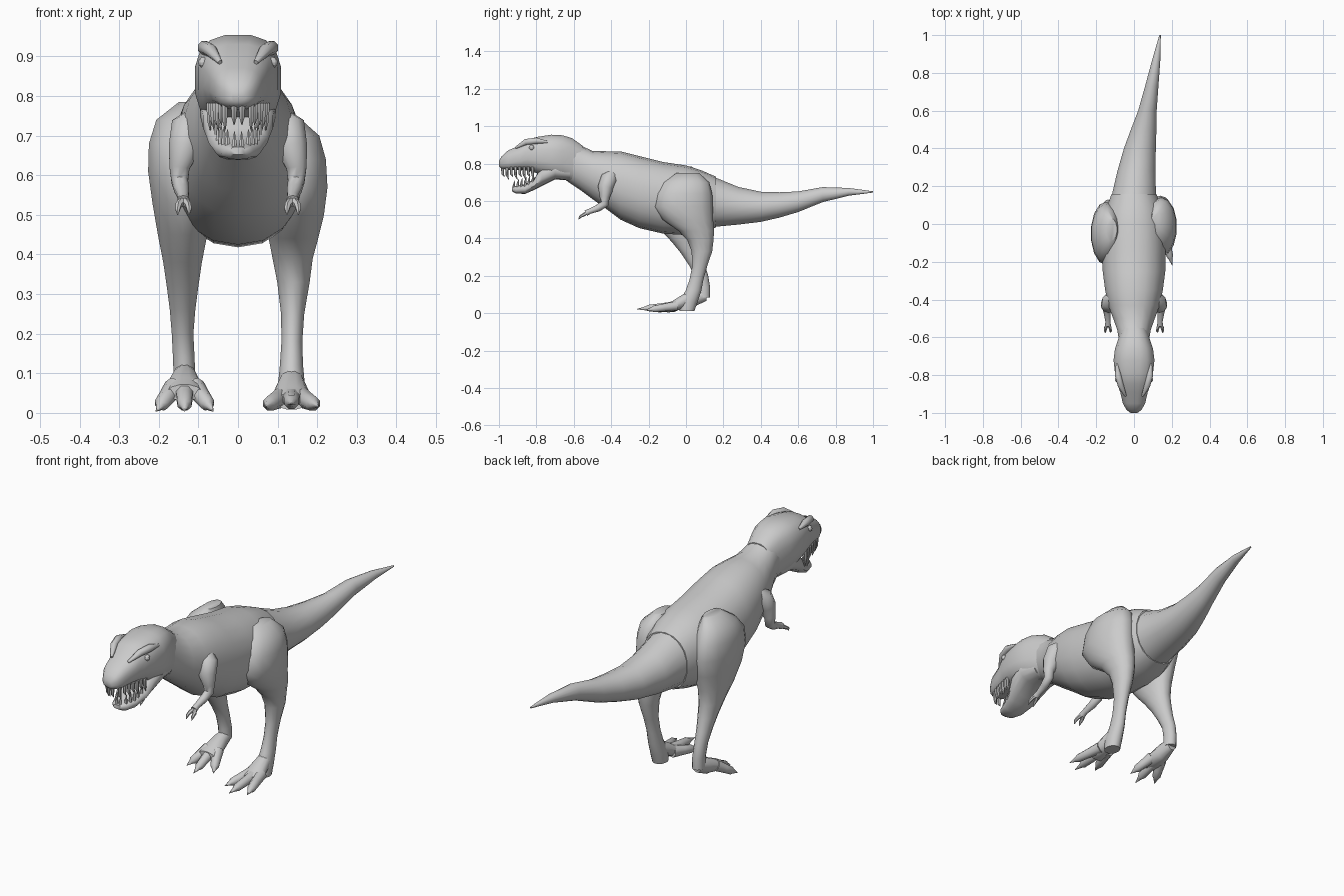
import bpy, bmesh, math
from mathutils import Vector

X, Y, Z = Vector((1, 0, 0)), Vector((0, 1, 0)), Vector((0, 0, 1))


def sgnpow(v, p):
    return math.copysign(abs(v) ** p, v)


def loft(name, rings, sides=16, p=1.0):
    """Skin closed rings given as (centre, u vector, v vector); p < 1 is boxier."""
    bm = bmesh.new()
    loops = []
    for c, u, v in rings:
        angs = [2 * math.pi * (i + 0.5) / sides for i in range(sides)]
        loops.append([bm.verts.new(c + u * sgnpow(math.cos(a), p) + v * sgnpow(math.sin(a), p))
                      for a in angs])
    for a, b in zip(loops, loops[1:]):
        for i in range(sides):
            j = (i + 1) % sides
            bm.faces.new((a[i], a[j], b[j], b[i]))
    bm.faces.new(loops[0][::-1])
    bm.faces.new(loops[-1])
    bmesh.ops.recalc_face_normals(bm, faces=bm.faces)
    me = bpy.data.meshes.new(name)
    bm.to_mesh(me)
    bm.free()
    me.shade_smooth()
    me.set_sharp_from_angle(angle=math.radians(50))
    ob = bpy.data.objects.new(name, me)
    bpy.context.collection.objects.link(ob)
    return ob


def along_y(name, rows, sides=16, p=1.0):
    """rows: y, top z, bottom z, half width, centre x"""
    return loft(name, [(Vector((cx, y, (t + b) / 2)), X * w, Z * ((t - b) / 2))
                       for y, t, b, w, cx in rows], sides, p)


def along_z(name, rows, sides=14):
    """rows: x, y, z, x radius, y radius"""
    return loft(name, [(Vector((x, y, z)), X * rx, Y * ry) for x, y, z, rx, ry in rows], sides)


def tube(name, rows, sides=8):
    """rows: x, y, z, radius; rings follow the path"""
    pts = [Vector(r[:3]) for r in rows]
    rings = []
    for i, c in enumerate(pts):
        t = (pts[min(i + 1, len(pts) - 1)] - pts[max(i - 1, 0)]).normalized()
        u = (X - t * X.dot(t)).normalized()
        rings.append((c, u * rows[i][3], t.cross(u) * rows[i][3]))
    return loft(name, rings, sides)


# Neck, trunk
along_y("trunk", [
    (-.68, .93, .74, .07, 0), (-.62, .93, .695, .08, 0), (-.56, .895, .655, .09, 0),
    (-.5, .868, .61, .112, 0), (-.43, .866, .56, .138, 0), (-.35, .865, .50, .155, 0),
    (-.25, .84, .455, .168, 0), (-.12, .808, .425, .17, 0), (0, .79, .418, .165, 0),
    (.08, .765, .435, .15, 0), (.16, .73, .458, .12, 0)], 18, .92)

# Tail, swinging to one side
along_y("tail", [
    (.05, .765, .45, .14, 0), (.16, .727, .46, .118, 0), (.28, .677, .472, .103, .013),
    (.4, .651, .487, .086, .031), (.5, .648, .51, .069, .051), (.6, .652, .54, .05, .071),
    (.73, .675, .593, .036, .094), (.87, .67, .628, .022, .118), (1, .652, .645, .004, .138)])

# Skull with upper jaw, boxy cross-section
along_y("head", [
    (-1, .815, .785, .018, 0), (-.985, .84, .772, .04, 0), (-.95, .872, .766, .06, 0),
    (-.89, .897, .766, .074, 0), (-.845, .932, .762, .09, 0), (-.79, .945, .745, .102, 0),
    (-.72, .956, .725, .11, 0), (-.66, .953, .715, .102, 0), (-.61, .938, .70, .085, 0),
    (-.55, .895, .68, .07, 0)], 16, .75)

# Lower jaw
along_y("lower_jaw", [
    (-.93, .672, .652, .02, 0), (-.91, .68, .64, .04, 0), (-.86, .69, .638, .057, 0),
    (-.81, .72, .66, .075, 0), (-.77, .79, .68, .09, 0), (-.70, .82, .715, .098, 0),
    (-.62, .8, .71, .08, 0)], 14, .8)

# Brow ridges, eyes and teeth
for s, side in ((1, "right"), (-1, "left")):
    tube(side + "_brow", [(s * .045, -.91, .885, .006), (s * .07, -.855, .916, .017),
                          (s * .085, -.8, .922, .018), (s * .09, -.74, .915, .006)])
    bpy.ops.mesh.primitive_uv_sphere_add(segments=10, ring_count=6, radius=.014,
                                         location=(s * .087, -.825, .885))
    bpy.context.object.name = side + "_eye"
    for i in range(8):
        f = i / 7
        x, y = s * (.01 + .062 * f ** .5), -.98 + .16 * f
        n = .038 + .014 * (i % 2)
        tube(side + "_upper_tooth", [(x, y, .782, .009), (x, y, .76 - n * .4, .007),
                                     (x * .97, y + .01, .765 - n, .001)], 6)
    for i in range(6):
        f = i / 5
        x, y, z = s * (.009 + .046 * f ** .6), -.92 + .1 * f, .67 + .03 * f
        tube(side + "_lower_tooth", [(x, y, z - .01, .008), (x, y, z + .015, .006),
                                     (x, y + .005, z + .04, .001)], 6)

# Short arms with two fingers
for s, side in ((1, "right"), (-1, "left")):
    tube(side + "_arm", [
        (s * .10, -.38, .76, .02), (s * .125, -.41, .72, .046), (s * .135, -.43, .67, .042),
        (s * .148, -.435, .62, .027), (s * .147, -.435, .585, .022), (s * .142, -.47, .562, .019),
        (s * .138, -.515, .545, .014), (s * .138, -.535, .535, .016)], 10)
    for d in (-.012, .012):
        tube(side + "_finger", [(s * .138, -.525, .54, .01), (s * .138 + d, -.55, .525, .009),
                                (s * .138 + d * 1.2, -.567, .515, .007),
                                (s * .138 + d * 1.2, -.575, .5, .001)], 6)

# Planted right leg
along_z("right_leg", [
    (.12, .01, .75, .03, .06), (.135, 0, .70, .072, .125), (.142, -.01, .64, .082, .15),
    (.145, -.015, .57, .083, .158), (.142, .01, .50, .077, .135), (.14, .055, .44, .064, .095),
    (.138, .077, .39, .052, .07), (.14, .085, .33, .042, .055), (.138, .073, .25, .03, .04),
    (.136, .056, .18, .027, .037), (.135, .04, .12, .03, .042), (.135, .012, .06, .036, .05),
    (.135, .005, .012, .034, .04)])

# Striding left leg with raised heel
along_z("left_leg", [
    (-.12, -.03, .785, .03, .06), (-.14, -.04, .74, .068, .115), (-.147, -.05, .68, .08, .155),
    (-.148, -.05, .61, .081, .168), (-.14, -.048, .53, .078, .15), (-.14, -.03, .45, .064, .11),
    (-.14, 0, .38, .05, .075), (-.14, .03, .32, .041, .056), (-.14, .057, .26, .033, .043),
    (-.14, .083, .2, .028, .036), (-.137, .095, .14, .028, .034), (-.135, .095, .085, .028, .033)])


def foot(side, cx, heel, ball, toe_root, tips):
    """Instep plus three clawed toes"""
    (hy, hz), (by, bz) = heel, ball
    along_y(side + "_instep", [
        (hy, hz + .035, hz - .03, .024, cx), ((hy + by) / 2, (hz + bz) / 2 + .042,
        (hz + bz) / 2 - .04, .036, cx), (by, bz + .03, bz - .03, .05, cx),
        (by - .04, bz + .012, bz - .03, .045, cx)], 12)
    for dx, ty, tz in tips:
        a = Vector((cx + dx * .35, toe_root[0], toe_root[1]))
        b = Vector((cx + dx, ty, tz))
        m = a.lerp(b, .7)
        tube(side + "_toe", [(*a, .027), (*a.lerp(b, .4), .022), (*m, .019),
                             (*a.lerp(b, .78), .012), (*b, .001)])


foot("right", .135, (.05, .09), (-.07, .038), (-.05, .04),
     [(-.068, -.2, .016), (0, -.262, .022), (.068, -.22, .016)])
foot("left", -.135, (.11, .095), (-.01, .06), (0, .065),
     [(-.072, -.1, .004), (0, -.15, .004), (.072, -.1, .004)])
